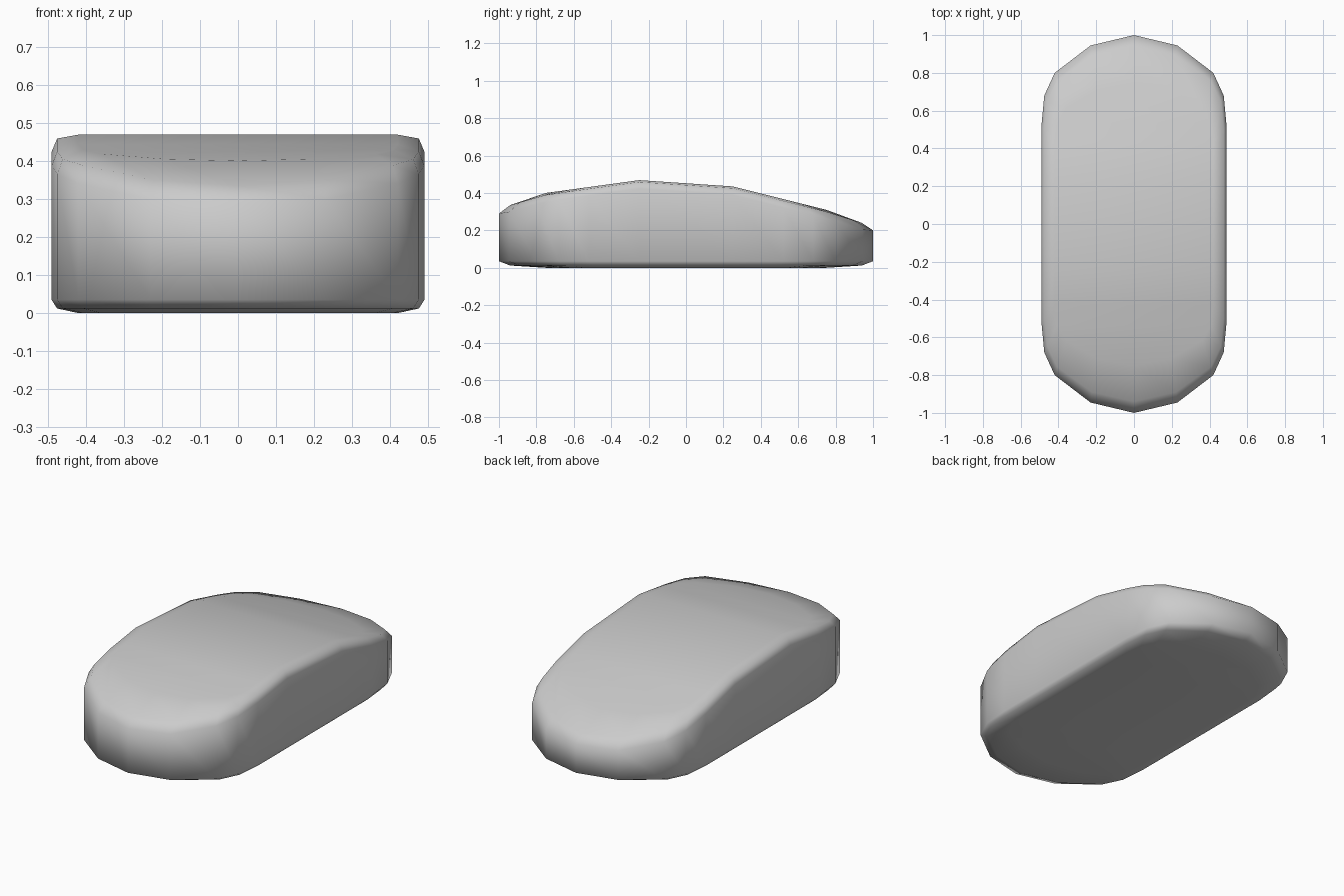
import bpy
import bmesh

cube = bpy.data.objects.get("Cube")
if cube:
    bpy.data.objects.remove(cube, do_unlink=True)

# Plain grey plastic
grey = bpy.data.materials.new("light_grey")
grey.use_nodes = True
grey.diffuse_color = (0.6, 0.6, 0.6, 1)
grey.node_tree.nodes["Principled BSDF"].inputs["Base Color"].default_value = (0.6, 0.6, 0.6, 1)

# Height of the arched back along the length
ARCH = [(-1, 0.335), (-0.94, 0.345), (-0.75, 0.40), (-0.24, 0.47),
        (0.25, 0.435), (0.75, 0.31), (0.94, 0.25), (1, 0.245)]


def arch_height(y):
    for (y0, z0), (y1, z1) in zip(ARCH, ARCH[1:]):
        if y <= y1:
            return z0 + (z1 - z0) * (y - y0) / (y1 - y0)
    return ARCH[-1][1]


# Rounded-oblong plan: one quarter, mirrored front to back and side to side
quarter = [(0, 1), (0.23, 0.945), (0.42, 0.80), (0.475, 0.68), (0.49, 0.52), (0.49, 0.25)]
side = quarter + [(x, -y) for x, y in reversed(quarter)]
plan = side + [(-x, y) for x, y in reversed(side[1:-1])]
count = len(plan)

# Each ring: width scale, end scale, drop from the edge plane, on the arch or the base
RINGS = [(0.857, 0.667, 0, False), (0.97, 0.92, 0.012, False), (1, 1, 0.035, False),
         (1, 1, 0.045, True), (0.97, 0.92, 0.01, True), (0.857, 0.667, 0, True)]


def ring_point(x, y, ring):
    width, ends, drop, on_arch = ring
    sign = 1 if y > 0 else -1
    y = sign * (0.25 + (abs(y) - 0.25) * ends)
    return x * width, y, arch_height(y) - drop if on_arch else drop


bm = bmesh.new()
rings = [[bm.verts.new(ring_point(x, y, r)) for x, y in plan] for r in RINGS]

# Walls and rounded edges
for low, high in zip(rings, rings[1:]):
    for i in range(count):
        j = (i + 1) % count
        bm.faces.new((low[i], low[j], high[j], high[i]))

# Base and arched top, closed with cross strips
for cap in (rings[0], rings[-1]):
    last = len(side) - 1
    for i in range(last):
        corners = [cap[i], cap[i + 1], cap[-(i + 1)], cap[-i]]
        bm.faces.new(list(dict.fromkeys(corners)))

bmesh.ops.recalc_face_normals(bm, faces=bm.faces)
for face in bm.faces:
    face.smooth = True

mesh = bpy.data.meshes.new("rounded_body")
bm.to_mesh(mesh)
bm.free()
mesh.materials.append(grey)
body = bpy.data.objects.new("rounded_body", mesh)
bpy.context.collection.objects.link(body)
